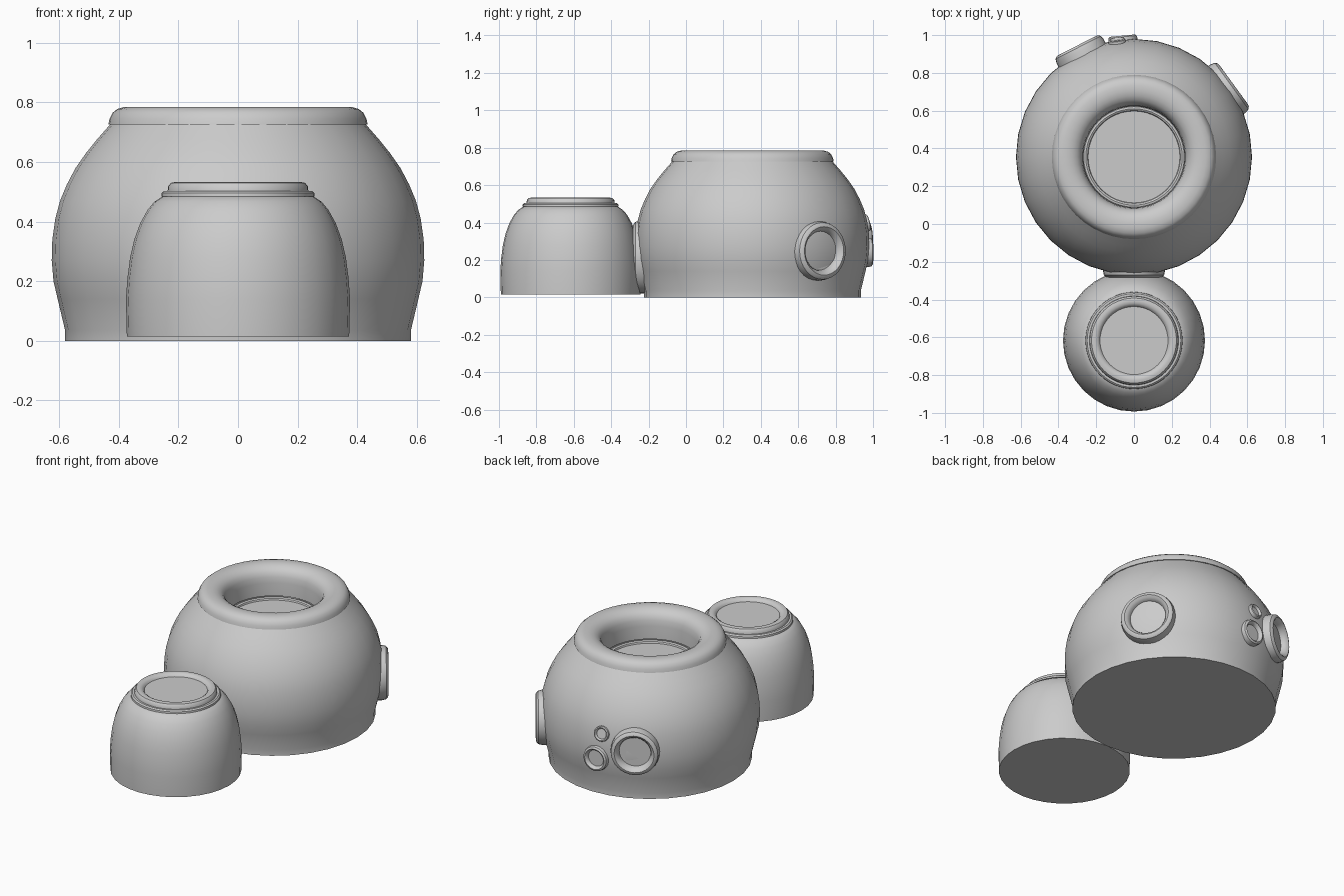
import bpy, bmesh
from math import sin, cos, pi, radians
from mathutils import Matrix, Vector

if "Cube" in bpy.data.objects:
    bpy.data.objects.remove(bpy.data.objects["Cube"])

BIG = Vector((0, 0.355, 0))
SMALL = Vector((0, -0.617, 0))


def lathe(name, profile, matrix, sides):
    """Revolve (radius, height) points about local z; r = 0 ends become a pole."""
    bm = bmesh.new()
    rings = []
    for r, z in profile:
        if r == 0:
            rings.append([bm.verts.new((0, 0, z))] * sides)
        else:
            rings.append([bm.verts.new((r * cos(2 * pi * i / sides), r * sin(2 * pi * i / sides), z))
                          for i in range(sides)])
    for a, b in zip(rings, rings[1:]):
        for i in range(sides):
            j = (i + 1) % sides
            bm.faces.new(list(dict.fromkeys((a[i], a[j], b[j], b[i]))))
    bmesh.ops.recalc_face_normals(bm, faces=bm.faces)
    bm.transform(matrix)
    mesh = bpy.data.meshes.new(name)
    bm.to_mesh(mesh)
    bm.free()
    ob = bpy.data.objects.new(name, mesh)
    bpy.context.collection.objects.link(ob)
    bpy.ops.object.select_all(action='DESELECT')
    ob.select_set(True)
    bpy.context.view_layer.objects.active = ob
    bpy.ops.object.shade_smooth_by_angle(angle=radians(35))
    return ob


def window(name, azimuth, z, radius, reach, depth, tilt=0, stretch=1.0):
    """Round collar with a recessed pane, facing outward from the large dome."""
    a, t = radians(azimuth), radians(tilt)
    out = Vector((cos(a) * cos(t), sin(a) * cos(t), sin(t)))
    pos = BIG + Vector((cos(a) * reach, sin(a) * reach, z))
    right = Vector((-sin(a), cos(a), 0))
    up = out.cross(right)
    m = Matrix((right, up, out)).transposed().to_4x4()
    m.translation = pos
    m = m @ Matrix.Diagonal((1, stretch, 1, 1))
    e = radius * 0.12
    prof = [(0, -depth), (radius, -depth), (radius, -2 * e), (radius - 0.3 * e, -0.7 * e),
            (radius - e, -0.1 * e), (radius * 0.82, 0), (radius * 0.74, -0.5 * e),
            (radius * 0.68, -1.3 * e), (radius * 0.65, -2.4 * e), (0, -2.4 * e)]
    lathe(name, prof, m, 32)


# Large dome
at_big = Matrix.Translation(BIG)
lathe("large_dome", [(0, 0), (.58, 0), (.58, .035), (.605, .14), (.619, .2), (.625, .27), (.623, .34),
                     (.613, .41), (.597, .47), (.574, .525), (.545, .58), (.51, .63),
                     (.472, .677), (.43, .725), (.36, .725)], at_big, 32)
# Thick top rim with the sunken lid inside it
lathe("large_rim", [(.40, .725), (.435, .725), (.431, .745), (.421, .765), (.405, .778), (.38, .785),
                    (.35, .785), (.325, .78), (.302, .768), (.285, .75), (.275, .725),
                    (.27, .69), (.268, .61)], at_big, 48)
lathe("large_lid", [(.275, .595), (.266, .608), (.255, .61), (.246, .605), (.243, .595), (0, .595)],
      at_big, 48)

# Small dome and its stepped cap
at_small = Matrix.Translation(SMALL)
lathe("small_dome", [(0, .015), (.373, .015), (.376, .14), (.371, .21), (.362, .28), (.348, .34),
                     (.328, .395), (.303, .44), (.28, .467), (.25, .487), (.2, .487)], at_small, 32)
lathe("small_cap_step", [(.2, .485), (.257, .485), (.256, .496), (.248, .503), (.2, .503)], at_small, 48)
lathe("small_cap_ring", [(.2, .503), (.236, .503), (.234, .519), (.225, .53), (.211, .533),
                         (.197, .531), (.186, .524), (.18, .514), (0, .514)], at_small, 48)

# Windows around the large dome, and the doorway joining the two domes
window("side_window", 36, .248, .158, .652, .12)
window("back_window", 117, .315, .14, .662, .11)
window("small_window", 95.4, .24, .077, .645, .07)
window("tiny_window", 98.4, .40, .046, .63, .05, tilt=14)
window("doorway", -90, .215, .165, .64, .12, stretch=1.18)
